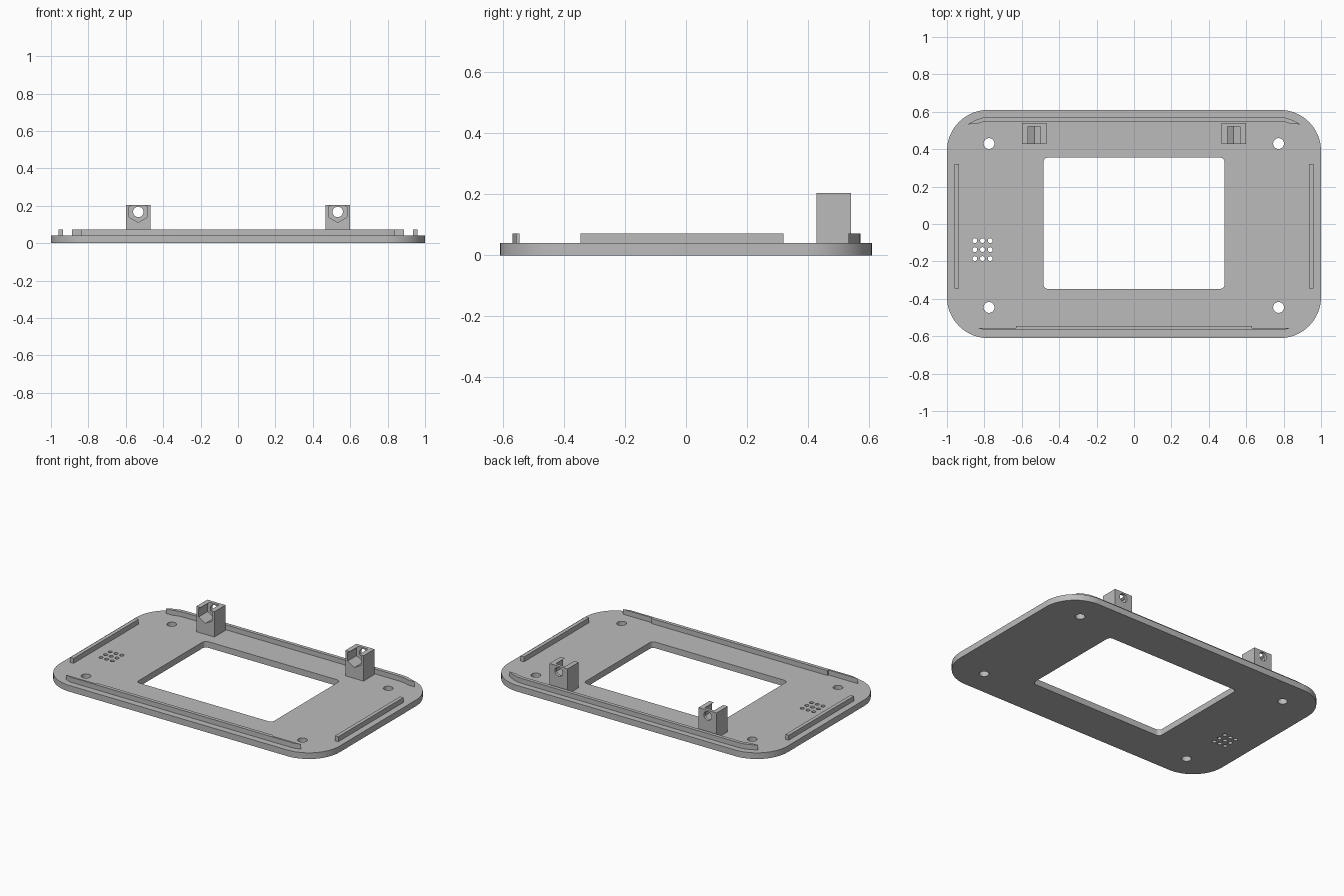
import bpy
import bmesh
from math import cos, sin, pi, radians
from mathutils import Matrix

cube = bpy.data.objects.get("Cube")
if cube:
    bpy.data.objects.remove(cube, do_unlink=True)

grey = bpy.data.materials.new("plain grey")
grey.use_nodes = True
colour = (0.5, 0.5, 0.5, 1)
grey.diffuse_color = colour
grey.node_tree.nodes["Principled BSDF"].inputs["Base Color"].default_value = colour

TOP = 0.04      # upper face of the plate
RIM = 0.072     # upper edge of the locating ribs
SINK = 0.03     # ribs and brackets start just inside the plate


def circle(x, y, r, n=32, turn=0.0):
    return [(x + r * cos(turn + 2 * pi * i / n), y + r * sin(turn + 2 * pi * i / n))
            for i in range(n)]


def rounded(x0, x1, y0, y1, r, n=12):
    corners = [(x1 - r, y1 - r), (x0 + r, y1 - r), (x0 + r, y0 + r), (x1 - r, y0 + r)]
    return [(cx + r * cos(pi / 2 * (q + i / n)), cy + r * sin(pi / 2 * (q + i / n)))
            for q, (cx, cy) in enumerate(corners) for i in range(n + 1)]


def rect(x0, x1, y0, y1):
    return [(x0, y0), (x1, y0), (x1, y1), (x0, y1)]


def select_only(ob):
    bpy.ops.object.select_all(action='DESELECT')
    ob.select_set(True)
    bpy.context.view_layer.objects.active = ob


def prism(name, outlines, z0, z1, matrix=None):
    """Extrude a filled outline; any further outlines become holes."""
    curve = bpy.data.curves.new(name, 'CURVE')
    curve.dimensions = '2D'
    curve.fill_mode = 'BOTH'
    curve.extrude = (z1 - z0) / 2
    for pts in outlines:
        spline = curve.splines.new('POLY')
        spline.points.add(len(pts) - 1)
        for p, (x, y) in zip(spline.points, pts):
            p.co = (x, y, 0, 1)
        spline.use_cyclic_u = True
    ob = bpy.data.objects.new(name, curve)
    bpy.context.collection.objects.link(ob)
    select_only(ob)
    bpy.ops.object.convert(target='MESH')
    ob = bpy.context.object
    mesh = ob.data
    mesh.transform(Matrix.Translation((0, 0, (z0 + z1) / 2)))
    if matrix:
        mesh.transform(matrix)
    bm = bmesh.new()
    bm.from_mesh(mesh)
    bmesh.ops.remove_doubles(bm, verts=bm.verts, dist=1e-5)
    bmesh.ops.recalc_face_normals(bm, faces=bm.faces)
    bm.to_mesh(mesh)
    bm.free()
    mesh.materials.clear()
    mesh.materials.append(grey)
    bpy.ops.object.shade_smooth_by_angle(angle=radians(30))
    return ob


def cut(ob, cutter):
    mod = ob.modifiers.new("cut", 'BOOLEAN')
    mod.operation = 'DIFFERENCE'
    mod.solver = 'EXACT'
    mod.object = cutter
    select_only(ob)
    bpy.ops.object.modifier_apply(modifier=mod.name)
    bpy.data.objects.remove(cutter, do_unlink=True)


# Face plate with window, screw holes and speaker grille
holes = [rounded(-0.485, 0.485, -0.347, 0.355, 0.025, 6)]
holes += [circle(x, y, 0.029) for x in (-0.775, 0.773) for y in (-0.446, 0.43)]
holes += [circle(-0.81 + 0.041 * i, -0.137 + 0.048 * j, 0.013, 16)
          for i in (-1, 0, 1) for j in (-1, 0, 1)]
prism("face_plate", [rounded(-1, 1, -0.61, 0.61, 0.22, 20)] + holes, 0, TOP)

# Front rib, thicker along its middle
prism("front_rib", [[(-0.84, -0.555), (-0.795, -0.568), (0.795, -0.568), (0.84, -0.555),
                     (0.63, -0.555), (0.63, -0.545), (-0.63, -0.545), (-0.63, -0.555)]],
      SINK, RIM)

# Back rib, bending forward with the corners
half = [(0.77, 0.572), (0.81, 0.568), (0.85, 0.555), (0.888, 0.533),
        (0.84, 0.535), (0.81, 0.545), (0.77, 0.549)]
prism("back_rib", [half + [(-x, y) for x, y in reversed(half)]], SINK, RIM)

# Side ribs
for side, label in ((-1, "right"), (1, "left")):
    x = side * 0.947
    prism(label + "_rib", [rect(x - 0.012, x + 0.012, -0.345, 0.32)], SINK, RIM)

# Screw brackets: hexagonal nut pocket open to the front and top, bolt hole behind
upright = Matrix.Rotation(pi / 2, 4, 'X')
for side, label in ((-1, "right"), (1, "left")):
    x, z = side * 0.533, 0.167
    block = prism(label + "_bracket", [rect(x - 0.065, x + 0.065, SINK, 0.204)],
                  -0.54, -0.428, upright)
    cut(block, prism("pocket_cutter", [circle(x, z, 0.056, 6, pi / 2)], -0.52, -0.4, upright))
    cut(block, prism("bolt_cutter", [circle(x, z, 0.028)], -0.6, -0.45, upright))
    select_only(block)
    bpy.ops.object.shade_smooth_by_angle(angle=radians(30))
